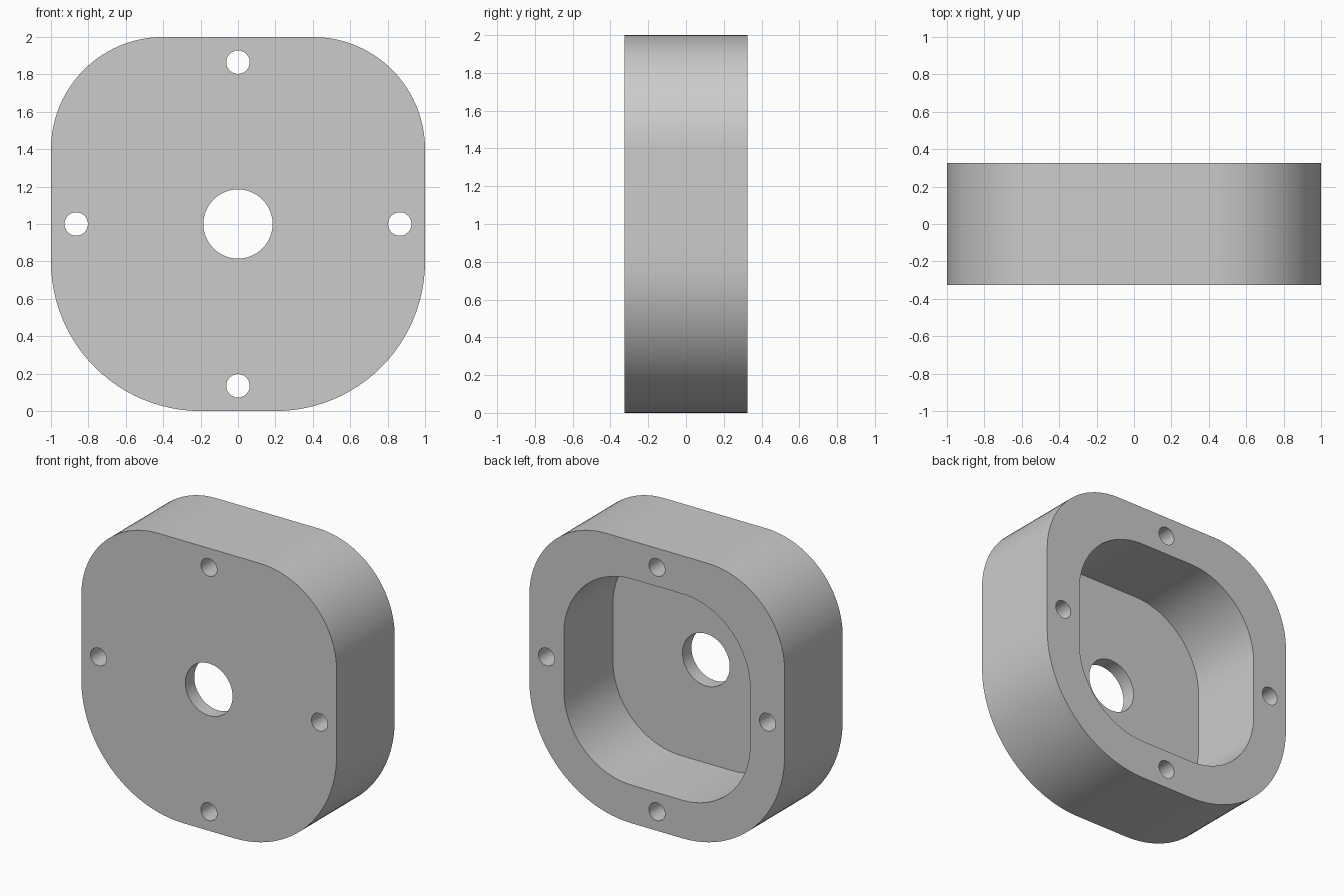
import bpy
import bmesh
from math import sin, cos, pi, radians

if "Cube" in bpy.data.objects:
    bpy.data.objects.remove(bpy.data.objects["Cube"], do_unlink=True)

HALF_DEPTH = 0.325
FLOOR = 0.1          # thickness of the front wall
MID = 1.0            # height of the centre


def rounded_square(half, top_radius, bottom_radius, steps=24):
    """Outline in x and z with separate top and bottom corner radii."""
    points = []
    for i, (sx, sz) in enumerate([(1, 1), (-1, 1), (-1, -1), (1, -1)]):
        r = top_radius if sz > 0 else bottom_radius
        for k in range(steps + 1):
            a = (i + k / steps) * pi / 2
            points.append((sx * (half - r) + r * cos(a),
                           MID + sz * (half - r) + r * sin(a)))
    return points


def circle(x, z, r, steps=48):
    return [(x + r * cos(2 * pi * k / steps), z + r * sin(2 * pi * k / steps))
            for k in range(steps)]


def prism(name, outline, y0, y1):
    """Extrude an x-z outline from y0 to y1."""
    bm = bmesh.new()
    face = bm.faces.new([bm.verts.new((x, y0, z)) for x, z in outline])
    ext = bmesh.ops.extrude_face_region(bm, geom=[face])
    verts = [v for v in ext["geom"] if isinstance(v, bmesh.types.BMVert)]
    bmesh.ops.translate(bm, verts=verts, vec=(0, y1 - y0, 0))
    bmesh.ops.recalc_face_normals(bm, faces=bm.faces)
    mesh = bpy.data.meshes.new(name)
    bm.to_mesh(mesh)
    bm.free()
    obj = bpy.data.objects.new(name, mesh)
    bpy.context.collection.objects.link(obj)
    return obj


# Body block
housing = prism("housing", rounded_square(1.0, 0.6, 0.8), -HALF_DEPTH, HALF_DEPTH)

# Cutters: rear cavity, centre bore and four screw holes
cutters = [
    prism("cavity_cutter", rounded_square(0.73, 0.53, 0.53), FLOOR - HALF_DEPTH, 0.5),
    prism("bore_cutter", circle(0, MID, 0.185), -0.5, 0.0),
]
for i in range(4):
    a = i * pi / 2
    hole = circle(0.865 * cos(a), MID + 0.865 * sin(a), 0.0625, 32)
    cutters.append(prism("screw_hole_cutter", hole, -0.5, 0.5))

bpy.ops.object.select_all(action="DESELECT")
housing.select_set(True)
bpy.context.view_layer.objects.active = housing
for cutter in cutters:
    cutter.hide_render = True
    mod = housing.modifiers.new("cut", "BOOLEAN")
    mod.operation = "DIFFERENCE"
    mod.solver = "EXACT"
    mod.object = cutter
    bpy.ops.object.modifier_apply(modifier=mod.name)
    bpy.data.objects.remove(cutter, do_unlink=True)

# Smooth walls with sharp rims
bpy.ops.object.shade_smooth_by_angle(angle=radians(30))

# Plain grey
grey = bpy.data.materials.new("light_grey")
grey.use_nodes = True
colour = (0.6, 0.6, 0.6, 1)
grey.diffuse_color = colour
grey.node_tree.nodes["Principled BSDF"].inputs["Base Color"].default_value = colour
housing.data.materials.clear()
housing.data.materials.append(grey)
